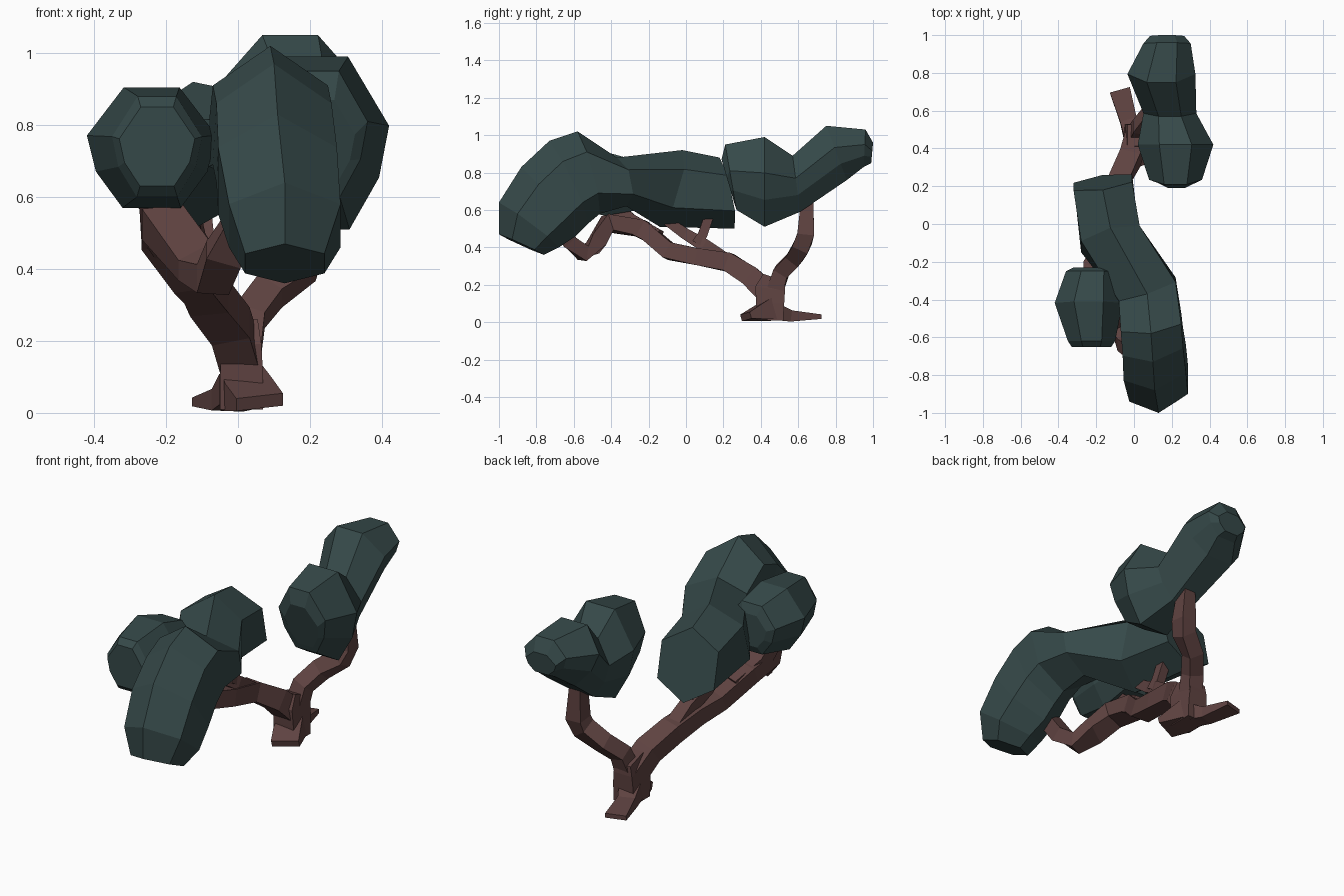
import bpy, bmesh, math
from mathutils import Vector


def material(name, rgb):
    m = bpy.data.materials.new(name)
    m.diffuse_color = (*rgb, 1)
    return m


LEAF = material("dark foliage", (0.036, 0.066, 0.066))
BARK = material("reddish bark", (0.115, 0.056, 0.053))


def loft(name, rings, mat):
    """Skin a list of equal-sized point rings and cap both ends."""
    bm = bmesh.new()
    vs = [[bm.verts.new(p) for p in r] for r in rings]
    n = len(vs[0])
    for a, b in zip(vs, vs[1:]):
        for i in range(n):
            j = (i + 1) % n
            bm.faces.new((a[i], a[j], b[j], b[i]))
    bm.faces.new(vs[0][::-1])
    bm.faces.new(vs[-1])
    bmesh.ops.recalc_face_normals(bm, faces=bm.faces)
    me = bpy.data.meshes.new(name)
    bm.to_mesh(me)
    bm.free()
    me.materials.append(mat)
    ob = bpy.data.objects.new(name, me)
    bpy.context.collection.objects.link(ob)
    return ob


# profiles: (across, up), with flat or pointed top
FLAT = [(-.43, 1), (.43, 1), (1, .2), (.86, -.4), (.45, -1), (-.45, -1), (-.86, -.4), (-1, .2)]
POINT = [(0, 1), (1, .5), (1, -.5), (0, -1), (-1, -.5), (-1, .5)]


def foliage(name, profile, sections):
    """Each section: x centre, half width, top (y, z), bottom (y, z), yaw shift."""
    rings = []
    for xc, hw, yt, zt, yb, zb, yaw in sections:
        rings.append([Vector((xc + u * hw,
                              (yt + yb) / 2 + t * (yt - yb) / 2 + u * yaw,
                              (zt + zb) / 2 + t * (zt - zb) / 2))
                      for u, t in profile])
    return loft(name, rings, LEAF)


def branch(name, path):
    """Square-section limb; each path point: x, y, z, half width, (half height)."""
    pts = [Vector(p[:3]) for p in path]
    rings = []
    for i, p in enumerate(pts):
        d = (pts[min(i + 1, len(pts) - 1)] - pts[max(i - 1, 0)]).normalized()
        side = Vector((1, 0, 0))
        side = (side - d * side.dot(d)).normalized()
        up = side.cross(d)
        w, h = path[i][3], path[i][-1]
        rings.append([p + side * w * a + up * h * b
                      for a, b in ((1, 1), (-1, 1), (-1, -1), (1, -1))])
    return loft(name, rings, BARK)


# rear foliage
foliage("rear_foliage", FLAT, [
    (.225, .10, .19, .87, .26, .63, 0),
    (.22, .14, .21, .95, .27, .60, 0),
    (.22, .20, .42, .99, .42, .51, 0),
    (.19, .14, .57, .89, .61, .59, 0),
    (.145, .18, .75, 1.05, .86, .76, 0),
    (.175, .125, .96, 1.03, .95, .83, 0),
    (.175, .09, 1.0, .96, .99, .85, 0)])

# long front foliage, bending down at the front end
foliage("front_foliage", POINT, [
    (-.165, .155, .18, .88, .26, .50, .022),
    (-.125, .155, -.02, .92, -.14, .51, .04),
    (.07, .15, -.37, .88, -.32, .62, .05),
    (.09, .16, -.58, 1.02, -.46, .58, .02),
    (.10, .16, -.73, .97, -.52, .53, .02),
    (.11, .165, -.88, .83, -.59, .46, .02),
    (.13, .155, -1.0, .64, -.68, .40, .02),
    (.13, .11, -1.0, .47, -.76, .36, .01)])

# left foliage
foliage("left_foliage", FLAT, [
    (-.22, .10, -.23, .81, -.23, .64, 0),
    (-.22, .14, -.25, .86, -.25, .60, 0),
    (-.24, .18, -.41, .905, -.43, .57, 0),
    (-.225, .125, -.62, .88, -.62, .60, 0),
    (-.225, .105, -.65, .85, -.65, .63, 0)])

# trunk and its flared roots
branch("trunk", [(.01, .45, .01, .06, .07), (.01, .45, .10, .06, .075),
                 (.01, .45, .18, .055, .08), (.01, .47, .24, .045, .06)])
branch("rear_root", [(0, .47, .06, .055, .045), (-.03, .55, .035, .045, .03),
                     (-.075, .71, .03, .055, .012)])
branch("front_root", [(.01, .46, .07, .06, .06), (.03, .39, .05, .07, .04),
                      (.06, .32, .03, .07, .018)])

# rear branch
branch("rear_branch", [(.02, .48, .18, .045), (.035, .51, .27, .042), (.09, .58, .34, .042),
                       (.18, .62, .41, .045), (.20, .64, .47, .045), (.19, .65, .70, .03)])

# front branch, dipping before it meets the foliage
branch("front_branch", [(.01, .45, .14, .055, .06), (-.02, .35, .24, .055), (-.08, .23, .32, .055, .05),
                        (-.10, .06, .35, .05, .045), (-.13, -.09, .38, .05, .045),
                        (-.21, -.23, .50, .06, .045), (-.21, -.42, .53, .06, .045),
                        (-.12, -.48, .42, .055, .045), (-.07, -.55, .37, .05, .04),
                        (-.04, -.63, .44, .05, .04), (0, -.67, .52, .04)])

# side branch and twig into the foliage
branch("side_branch", [(-.08, .21, .33, .04), (-.09, .10, .41, .035), (-.12, 0, .47, .03),
                       (-.13, -.10, .54, .025)])
branch("twig", [(-.09, .06, .42, .03), (-.09, .09, .47, .025), (-.10, .12, .56, .025)])
branch("left_branch", [(-.17, -.15, .45, .045), (-.22, -.30, .53, .05), (-.23, -.40, .62, .045)])
